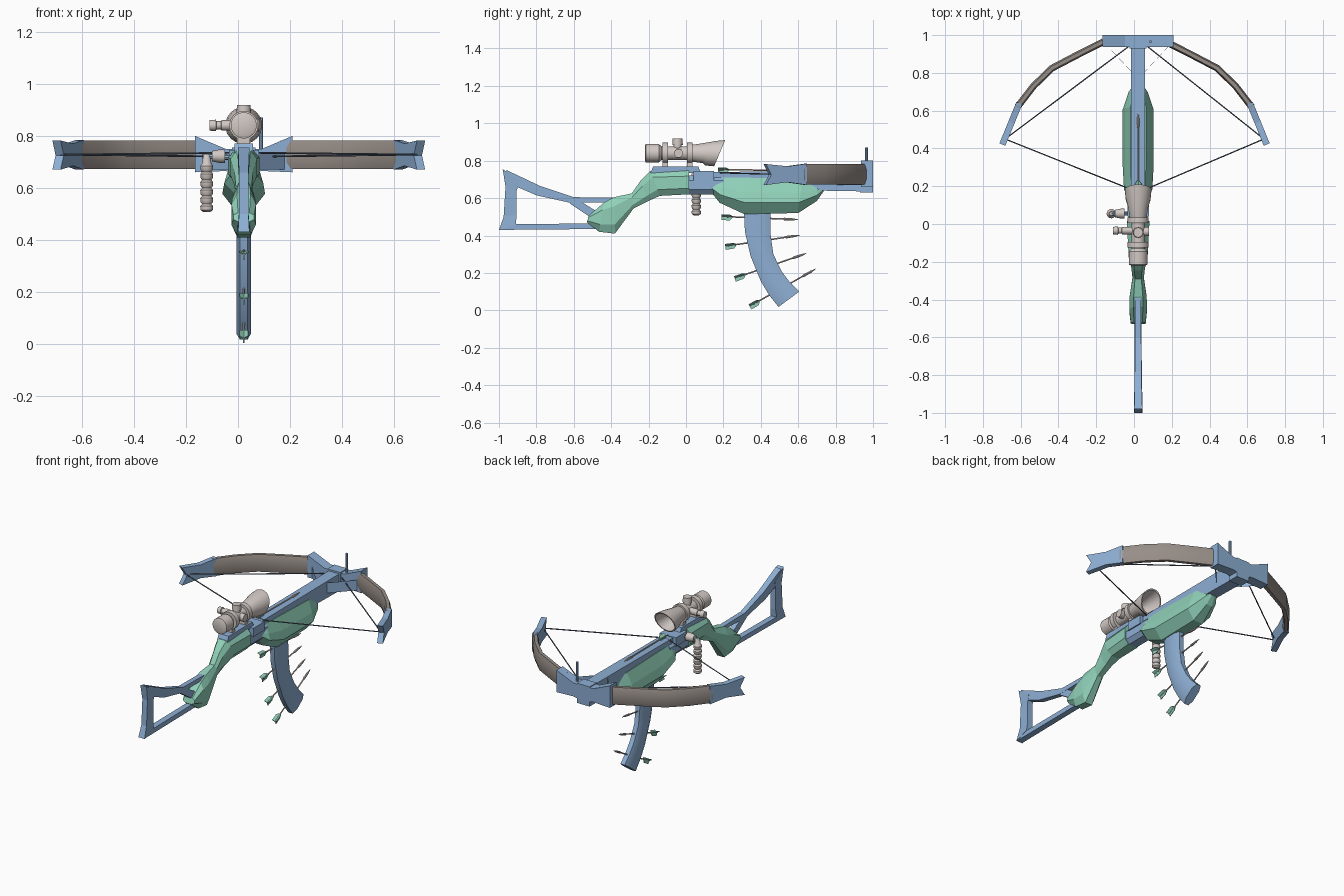
import bpy, bmesh, math
from mathutils import Vector as V

if "Cube" in bpy.data.objects:
    bpy.data.objects.remove(bpy.data.objects["Cube"])

CX = 0.022  # centre line of the weapon


def material(name, col):
    m = bpy.data.materials.new(name)
    m.diffuse_color = (*col, 1)
    m.use_nodes = True
    m.node_tree.nodes["Principled BSDF"].inputs["Base Color"].default_value = m.diffuse_color
    return m


BLUE = material("steel blue", (0.27, 0.43, 0.66))
GREEN = material("mint green", (0.28, 0.64, 0.49))
PALE = material("pale grey", (0.64, 0.58, 0.55))
LIMB = material("warm grey", (0.31, 0.27, 0.245))
DARK = material("dark cord", (0.10, 0.13, 0.18))


def finish(name, bm, mat, angle=0):
    bmesh.ops.recalc_face_normals(bm, faces=bm.faces)
    me = bpy.data.meshes.new(name)
    bm.to_mesh(me)
    bm.free()
    me.materials.append(mat)
    if angle:
        me.shade_smooth()
        me.set_sharp_from_angle(angle=math.radians(angle))
    ob = bpy.data.objects.new(name, me)
    bpy.context.collection.objects.link(ob)
    return ob


BOX = [(-1, 0), (1, 0), (1, 1), (-1, 1)]
OCT = [(-.55, 0), (.55, 0), (1, .25), (1, .75), (.55, 1), (-.55, 1), (-1, .75), (-1, .25)]
HULL = [(-.4, 0), (.4, 0), (1, .32), (.85, .6), (.5, 1), (-.5, 1), (-.85, .6), (-1, .32)]


def loft(name, stations, mat, shape=BOX, angle=0):
    """Stations are (bottom point, top point, half-width vector)."""
    bm = bmesh.new()
    rings = [[bm.verts.new(V(b).lerp(V(t), k) + V(w) * s) for s, k in shape]
             for b, t, w in stations]
    n = len(shape)
    for r, q in zip(rings, rings[1:]):
        for i in range(n):
            bm.faces.new((r[i], r[(i + 1) % n], q[(i + 1) % n], q[i]))
    bm.faces.new(rings[0])
    bm.faces.new(rings[-1])
    return finish(name, bm, mat, angle)


def side_loft(name, rows, mat, shape=BOX, angle=0):
    """Rows are (y bottom, z bottom, y top, z top, half width)."""
    return loft(name, [((CX, a, b), (CX, c, d), (w, 0, 0)) for a, b, c, d, w in rows],
                mat, shape, angle)


def prism(name, pts, thick, mat):
    bm = bmesh.new()
    t = V(thick)
    a = [bm.verts.new(V(p) - t) for p in pts]
    b = [bm.verts.new(V(p) + t) for p in pts]
    for i in range(len(a)):
        j = (i + 1) % len(a)
        bm.faces.new((a[i], a[j], b[j], b[i]))
    bm.faces.new(a)
    bm.faces.new(b)
    return finish(name, bm, mat)


def box(name, x, y, z, mat):
    return prism(name, [(x[0], y[0], z[0]), (x[1], y[0], z[0]), (x[1], y[0], z[1]),
                        (x[0], y[0], z[1])], (0, 0, 0), mat) if y[0] == y[1] else \
        loft(name, [((sum(x) / 2, v, z[0]), (sum(x) / 2, v, z[1]), ((x[1] - x[0]) / 2, 0, 0))
                    for v in y], mat)


def lathe(name, profile, start, direction, mat, n=16):
    """Profile is (distance along direction, radius)."""
    bm = bmesh.new()
    d = V(direction).normalized()
    u = d.orthogonal().normalized()
    v = d.cross(u)
    rings = []
    for t, r in profile:
        c = V(start) + d * t
        rings.append([bm.verts.new(c + (u * math.cos(a) + v * math.sin(a)) * r)
                      for a in (2 * math.pi * i / n for i in range(n))])
    for r, q in zip(rings, rings[1:]):
        for i in range(n):
            bm.faces.new((r[i], r[(i + 1) % n], q[(i + 1) % n], q[i]))
    bm.faces.new(rings[0])
    bm.faces.new(rings[-1])
    return finish(name, bm, mat, 35)


def rod(name, a, b, r, mat, n=8):
    d = V(b) - V(a)
    return lathe(name, [(0, r), (d.length, r)], a, d, mat, n)


# Skeleton shoulder stock
side_loft("butt_post", [(-1, .43, -.91, .46, .022), (-.975, .5, -.905, .51, .018),
                        (-.965, .66, -.905, .64, .018), (-.98, .755, -.89, .69, .022)], BLUE)
side_loft("stock_top_strut", [(-.95, .68, -.96, .75, .02), (-.8, .615, -.78, .665, .018),
                              (-.62, .575, -.60, .605, .016), (-.25, .58, -.25, .6, .016)], BLUE)
side_loft("stock_inner_strut", [(-.62, .57, -.60, .605, .015), (-.47, .47, -.43, .50, .015)], BLUE)
side_loft("stock_bottom_strut", [(-1, .43, -.98, .46, .02), (-.45, .435, -.45, .465, .018)], BLUE)

# Green grip and rear body
side_loft("rear_grip", [(-.53, .47, -.52, .505, .04), (-.465, .42, -.44, .575, .047),
                        (-.38, .41, -.385, .605, .045), (-.28, .545, -.29, .625, .03),
                        (-.2, .585, -.245, .69, .036), (-.14, .612, -.19, .745, .05),
                        (.015, .62, .015, .75, .06)], GREEN, OCT)

# Receiver, rail and fore-end
side_loft("receiver", [(-.02, .62, -.02, .72, .05), (.2, .62, .2, .72, .05)], BLUE, OCT)
box("receiver_cap", (-.035, .08), (.04, .15), (.69, .745), BLUE)
side_loft("barrel_rail", [(.14, .65, .14, .74, .037), (1, .635, 1, .745, .037)], BLUE)
side_loft("fore_end", [(.12, .65, .12, .70, .04), (.18, .575, .19, .71, .075),
                       (.31, .515, .31, .71, .082), (.6, .52, .62, .70, .082),
                       (.7, .585, .7, .68, .05), (.735, .635, .735, .66, .025)], GREEN, HULL)

# Curved magazine
side_loft("magazine", [(.31, .54, .45, .54, .027), (.315, .42, .453, .4, .027),
                       (.345, .29, .467, .30, .027), (.40, .155, .51, .21, .027),
                       (.445, .08, .555, .15, .027), (.495, .018, .605, .1, .027)],
          BLUE, OCT, 30)


def bolt(name, a, b):
    """Shaft, thicker point and three fins."""
    a, b = V(a), V(b)
    d = (b - a).normalized()
    L = (b - a).length
    lathe(name + "_shaft", [(0, .004), (L - .08, .004), (L - .075, .007), (L - .03, .006), (L, .001)],
          a, d, PALE, 8)
    u = V((1, 0, 0))
    w = d.cross(u)
    for i in range(3):
        g = math.pi / 2 + 2 * math.pi * i / 3
        o = u * math.cos(g) + w * math.sin(g)
        prism(f"{name}_fin_{i}", [a, a + o * .02, a + d * .045 + o * .019, a + d * .065],
              d.cross(o) * .002, GREEN)


for i, (y0, z0, y1, z1) in enumerate([(.19, .502, .60, .485), (.21, .343, .61, .402),
                                      (.26, .172, .645, .305), (.34, .022, .695, .222)]):
    bolt(f"spare_bolt_{i}", (CX, y0, z0), (CX, y1, z1))
bolt("loaded_bolt", (CX, .17, .752), (CX, .59, .748))

# Bow: riser blocks, braces, limbs, notched tips and strings
for side, s in (("left", -1), ("right", 1)):
    loft(f"{side}_riser", [((CX + s * x, .968, a), (CX + s * x, .968, b), (0, w, 0))
                           for x, a, b, w in ((0, .65, .75, .032), (.07, .665, .75, .032),
                                              (.188, .66, .80, .032))], BLUE)
    loft(f"{side}_brace", [((CX + s * x, y, .67), (CX + s * x, y, .735), (.013, s * .013, 0))
                           for x, y in ((.165, .945), (.02, .79))], BLUE)
    path = [(.165, .965), (.29, .902), (.437, .825), (.535, .73), (.62, .62)]
    rows = []
    for i, (x, y) in enumerate(path):
        p, q = path[max(i - 1, 0)], path[min(i + 1, len(path) - 1)]
        t = V((s * (q[0] - p[0]), q[1] - p[1], 0)).normalized()
        c = V((.003 + s * x, y, 0))
        rows.append((c + V((0, 0, .672)), c + V((0, 0, .782)), V((-t.y, t.x, 0)) * .018))
    loft(f"{side}_limb", rows, LIMB, OCT, 25)
    base = V((.003 + s * .61, .64, 0))
    d = (V((.003 + s * .7, .42, 0)) - base).normalized()
    prism(f"{side}_limb_tip", [base + d * k + V((0, 0, z)) for k, z in
                               ((0, .67), (.11, .685), (.237, .67), (.205, .725), (.237, .782),
                                (.11, .77), (0, .784))], V((-d.y, d.x, 0)) * .017, BLUE)
    tip = (.003 + s * .685, .45, .728)
    rod(f"{side}_drawn_string", tip, (CX + s * .03, .18, .735), .0035, DARK, 6)
    rod(f"{side}_front_string", tip, (CX + s * .03, .955, .72), .0035, DARK, 6)
rod("string_centre", (CX - .04, .18, .737), (CX + .04, .18, .737), .005, DARK, 6)
box("muzzle_block", (CX - .045, CX + .045), (.93, 1), (.63, .755), BLUE)
rod("sight_post", (.088, .965, .73), (.088, .965, .87), .008, BLUE)

# Scope with open bell
S = (CX, 0, .84)
lathe("scope_tube", [(-.22, .038), (-.215, .05), (-.145, .05), (-.13, .036), (.06, .036)],
      S, (0, 1, 0), PALE, 20)
bell = lathe("scope_bell", [(.0, .036), (.03, .045), (.09, .054), (.13, .066), (.18, .071),
                            (.18, .064), (.12, .05), (.06, .03)], S, (0, 1, 0), PALE, 20)
for v in bell.data.vertices:
    if v.co.y > .11:
        v.co.y += (v.co.z - .84) * .42
for i, y in enumerate((-.125, .005)):
    lathe(f"scope_ring_{i}", [(0, .056), (.03, .056)], (CX, y, .84), (0, 1, 0), PALE, 16)
    box(f"scope_foot_{i}", (CX - .025, CX + .025), (y, y + .03), (.765, .81), PALE)
lathe("scope_top_knob", [(0, .022), (.045, .022), (.047, .028), (.08, .026)],
      (CX, -.045, .838), (0, 0, 1), PALE)
lathe("scope_left_knob", [(0, .02), (.085, .02), (.087, .016), (.105, .016), (.107, .022), (.132, .02)],
      (CX, -.035, .84), (-1, 0, 0), PALE)
lathe("scope_right_knob", [(0, .024), (.058, .024)], (CX, -.04, .84), (1, 0, 0), PALE)
side_loft("scope_base", [(-.19, .735, -.175, .77, .035), (.08, .735, .065, .77, .035)], BLUE)

# Cocking crank with ridged handle
rod("crank_axle", (-.12, .055, .722), (0, .055, .715), .01, BLUE)
lathe("crank_collar", [(0, .02), (.03, .026), (.05, .026)], (-.10, .055, .722), (1, 0, 0), PALE)
ridges = [(0, .014)]
for i in range(6):
    ridges += [(.007 + i * .031, .024), (.022 + i * .031, .025), (.03 + i * .031, .018)]
lathe("crank_handle", ridges + [(.215, .014), (.222, .01)], (-.12, .055, .508), (0, 0, 1), PALE)
